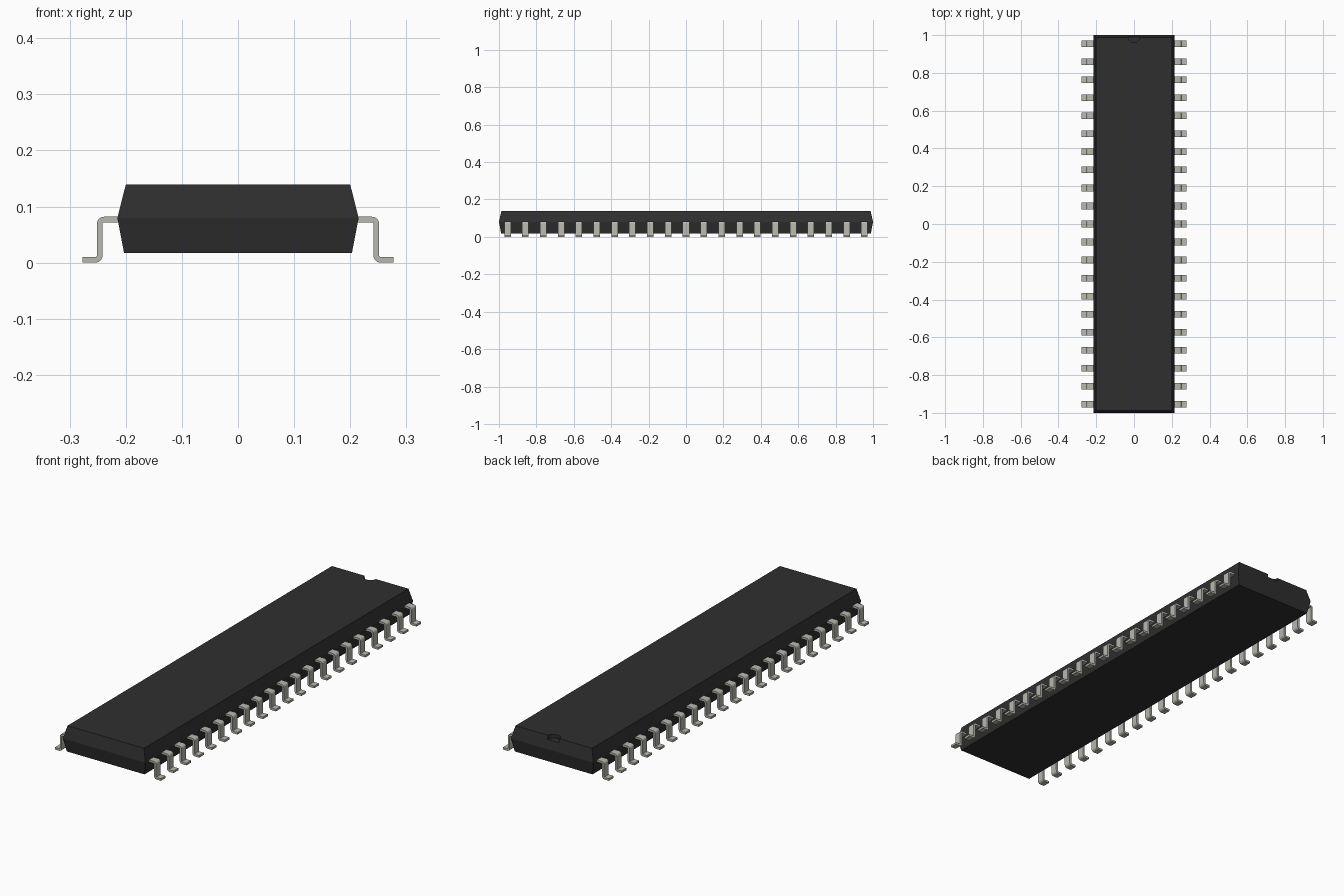
import bpy
import bmesh
import math
from mathutils import Vector

cube = bpy.data.objects.get("Cube")
if cube:
    bpy.data.objects.remove(cube, do_unlink=True)


def make_material(name, rgb, metallic=0.0):
    mat = bpy.data.materials.new(name)
    mat.use_nodes = True
    mat.diffuse_color = (*rgb, 1)
    bsdf = next(n for n in mat.node_tree.nodes if n.type == 'BSDF_PRINCIPLED')
    bsdf.inputs["Base Color"].default_value = (*rgb, 1)
    return mat


def add_object(name, bm, mat):
    bmesh.ops.recalc_face_normals(bm, faces=bm.faces)
    mesh = bpy.data.meshes.new(name)
    bm.to_mesh(mesh)
    bm.free()
    mesh.materials.append(mat)
    obj = bpy.data.objects.new(name, mesh)
    bpy.context.collection.objects.link(obj)
    return obj


def select_only(obj):
    bpy.ops.object.select_all(action='DESELECT')
    obj.select_set(True)
    bpy.context.view_layer.objects.active = obj


black_plastic = make_material("black plastic", (0.028, 0.028, 0.028))
tinned_metal = make_material("tinned metal", (0.48, 0.48, 0.42))

# Package body: three stacked rectangles, widest at the parting line
bm = bmesh.new()
rings = []
for hx, hy, z in ((0.203, 0.988, 0.017), (0.215, 1.0, 0.080), (0.200, 0.987, 0.139)):
    rings.append([bm.verts.new((sx * hx, sy * hy, z))
                  for sx, sy in ((-1, -1), (1, -1), (1, 1), (-1, 1))])
bm.faces.new(rings[0])
bm.faces.new(rings[-1])
for low, high in zip(rings, rings[1:]):
    for i in range(4):
        j = (i + 1) % 4
        bm.faces.new((low[i], low[j], high[j], high[i]))
body = add_object("package_body", bm, black_plastic)

# Half-round orientation notch in the top of the back edge
bm = bmesh.new()
bmesh.ops.create_cone(bm, cap_ends=True, segments=32, radius1=0.03, radius2=0.03, depth=0.06)
bmesh.ops.translate(bm, verts=bm.verts, vec=(0, 0.99, 0.121 + 0.03))
cutter = add_object("notch_cutter", bm, black_plastic)
cutter.hide_render = True
notch = body.modifiers.new("notch", 'BOOLEAN')
notch.operation = 'DIFFERENCE'
notch.solver = 'EXACT'
notch.object = cutter
select_only(body)
bpy.ops.object.modifier_apply(modifier="notch")
bpy.data.objects.remove(cutter, do_unlink=True)

# Gull-wing pin profile in x, z: inner and outer arcs around each bend
THICK, BEND, STEPS = 0.010, 0.003, 6
LEG_IN, LEG_OUT, TOP, FOOT_END, ROOT = 0.2415, 0.2515, 0.082, 0.277, 0.200


def arc(cx, cz, radius, start, end):
    angles = [math.radians(start + (end - start) * i / STEPS) for i in range(STEPS + 1)]
    return [(cx + radius * math.cos(a), cz + radius * math.sin(a)) for a in angles]


upper = (LEG_IN - BEND, TOP - THICK - BEND)
lower = (LEG_OUT + BEND, THICK + BEND)
profile = [(ROOT, TOP)]
profile += arc(*upper, BEND + THICK, 90, 0)
profile += arc(*lower, BEND, 180, 270)
profile += [(FOOT_END, THICK), (FOOT_END, 0)]
profile += arc(*lower, BEND + THICK, 270, 180)
profile += arc(*upper, BEND, 0, 90)
profile += [(ROOT, TOP - THICK)]

# Rows of pins on both long sides
PINS, PITCH, WIDTH = 21, 0.0954, 0.035
for side, row_name in ((1, "left_pins"), (-1, "right_pins")):
    bm = bmesh.new()
    for n in range(PINS):
        y = (n - (PINS - 1) / 2) * PITCH
        ends = [[bm.verts.new((side * x, y + s * WIDTH / 2, z)) for x, z in profile]
                for s in (-1, 1)]
        for end in ends:
            bm.faces.new(end)
        for i in range(len(profile)):
            j = (i + 1) % len(profile)
            bm.faces.new((ends[0][i], ends[0][j], ends[1][j], ends[1][i]))
    row = add_object(row_name, bm, tinned_metal)
    select_only(row)
    bpy.ops.object.shade_smooth_by_angle(angle=math.radians(30))
